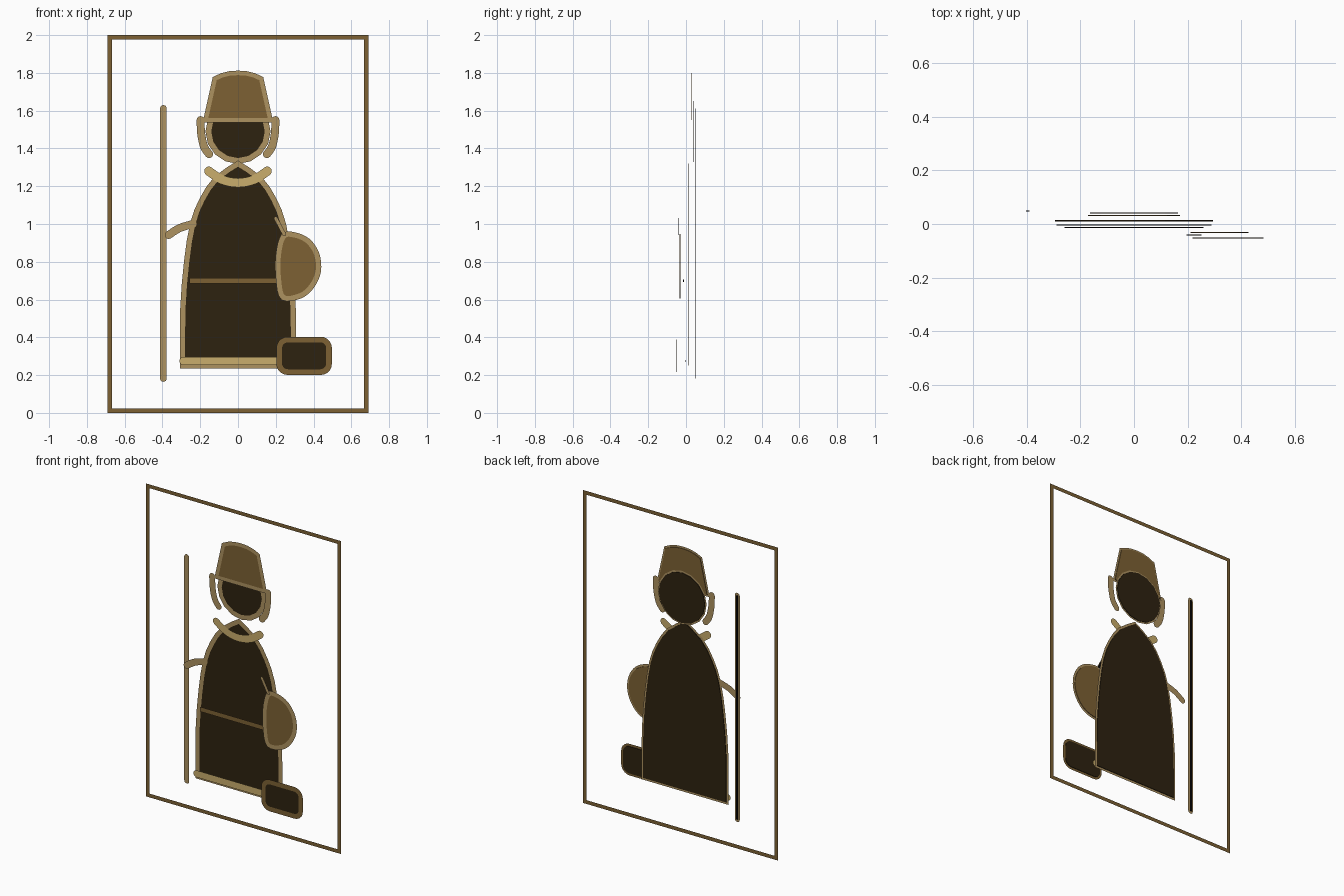
import bpy
import bmesh
import math
from mathutils import Vector

cube = bpy.data.objects.get("Cube")
if cube:
    bpy.data.objects.remove(cube, do_unlink=True)


def material(name, rgb):
    lin = [((c / 255 + 0.055) / 1.055) ** 2.4 if c > 10 else c / 255 / 12.92 for c in rgb]
    m = bpy.data.materials.new(name)
    m.use_nodes = True
    m.diffuse_color = (*lin, 1)
    bsdf = m.node_tree.nodes["Principled BSDF"]
    bsdf.inputs["Base Color"].default_value = (*lin, 1)
    bsdf.inputs["Roughness"].default_value = 0.9
    return m


GOLD = material("pale gold", (202, 174, 108))
TAN = material("tan", (174, 146, 96))
BROWN = material("brown", (125, 97, 52))
DARK = material("dark brown", (45, 34, 16))
BLACK = material("black", (4, 3, 2))


def finish(name, bm, mat):
    mesh = bpy.data.meshes.new(name)
    bm.to_mesh(mesh)
    bm.free()
    mesh.materials.append(mat)
    obj = bpy.data.objects.new(name, mesh)
    bpy.context.collection.objects.link(obj)
    return obj


def smooth(points, closed=False, steps=4):
    """Rounded path through the given points."""
    p = [Vector(q) for q in points]
    n = len(p)
    get = (lambda i: p[i % n]) if closed else (lambda i: p[max(0, min(n - 1, i))])
    out = []
    for i in range(n if closed else n - 1):
        a, b, c, d = (get(i + k) for k in (-1, 0, 1, 2))
        for s in range(steps):
            t = s / steps
            out.append(0.5 * (2 * b + (c - a) * t + (2 * a - 5 * b + 4 * c - d) * t ** 2
                              + (3 * b - a - 3 * c + d) * t ** 3))
    return out if closed else out + [p[-1]]


def mirrored(half):
    """Closed outline from its +x half, listed from the top down."""
    return [Vector(q) for q in half] + [Vector((-q[0], q[1])) for q in reversed(half) if q[0] > 0.001]


def plate(name, points, y, mat, thick=0.004):
    """Thin filled panel."""
    bm = bmesh.new()
    face = bm.faces.new([bm.verts.new((q[0], y - thick / 2, q[1])) for q in points])
    face.normal_update()
    if face.normal.y > 0:
        face.normal_flip()
    back = bmesh.ops.extrude_face_region(bm, geom=[face], use_keep_orig=True)["geom"]
    bmesh.ops.translate(bm, vec=(0, thick, 0),
                        verts=[g for g in back if isinstance(g, bmesh.types.BMVert)])
    bmesh.ops.recalc_face_normals(bm, faces=bm.faces)
    return finish(name, bm, mat)


def ribbon(name, points, y, width, mat, closed=False, caps=True):
    """Flat stroke with mitred corners and optional round ends."""
    p = [Vector(q) for q in points]
    n, h = len(p), width / 2
    bm = bmesh.new()
    pairs = []
    for i in range(n):
        before = p[i] - p[i - 1] if closed or i > 0 else p[1] - p[0]
        after = p[(i + 1) % n] - p[i] if closed or i < n - 1 else before
        u, v = before.normalized(), after.normalized()
        normal = Vector((-u.y - v.y, u.x + v.x)).normalized()
        off = normal * h / max(0.5, normal.dot(Vector((-v.y, v.x))))
        pairs.append([bm.verts.new((q.x, y, q.y)) for q in (p[i] + off, p[i] - off)])
    for i in range(n if closed else n - 1):
        (a, b), (c, d) = pairs[i], pairs[(i + 1) % n]
        bm.faces.new((a, b, d, c))
    if caps and not closed:
        for end, inner, pair in ((p[0], p[1], pairs[0]), (p[-1], p[-2], pairs[-1][::-1])):
            out = (end - inner).normalized()
            side = Vector((pair[0].co.x, pair[0].co.z)) - end
            arc = []
            for k in range(1, 8):
                t = math.pi * k / 8
                q = end + side * math.cos(t) + out * h * math.sin(t)
                arc.append(bm.verts.new((q.x, y, q.y)))
            bm.faces.new([pair[0]] + arc + [pair[1]])
    for f in bm.faces:
        f.normal_update()
        if f.normal.y > 0:
            f.normal_flip()
    return finish(name, bm, mat)


def panel(name, points, y, fill, edge, width):
    """Filled panel with a border stroke laid on its front."""
    plate(name, points, y, fill)
    ribbon(name + "_border", points, y - 0.003, width, edge, closed=True)


def rod(name, a, b, y, width, mat, caps=True):
    """Straight stroke with a thin dark core behind it."""
    a, b = Vector(a), Vector(b)
    d = (b - a).normalized()
    s = Vector((-d.y, d.x)) * 0.006
    plate(name + "_core", [a + s, b + s, b - s, a - s], y, BLACK)
    ribbon(name, [a, b], y - 0.003, width, mat, caps=caps)


def ellipse(cx, cz, rx, rz, n):
    return [(cx + rx * math.sin(math.tau * k / n), cz + rz * math.cos(math.tau * k / n))
            for k in range(n)]


# Surrounding frame
ribbon("frame", [(-0.678, 0.012), (0.678, 0.012), (0.678, 1.988), (-0.678, 1.988)],
       0.055, 0.024, BROWN, closed=True)

# Staff
rod("staff", (-0.395, 0.182), (-0.395, 1.612), 0.049, 0.035, TAN)

# Head and cap
plate("head", ellipse(0, 1.49, 0.163, 0.161, 16), 0.041, DARK)
ribbon("head_border", ellipse(0, 1.49, 0.157, 0.156, 16), 0.038, 0.03, TAN, closed=True)
panel("cap", mirrored([(0, 1.8), (0.045, 1.797), (0.085, 1.787), (0.123, 1.77), (0.172, 1.55)]),
      0.031, BROWN, TAN, 0.024)

# Ear flaps
for side, label in ((1, "left"), (-1, "right")):
    flap = [(side * 0.198, 1.55), (side * 0.195, 1.48), (side * 0.18, 1.41), (side * 0.153, 1.37)]
    ribbon(label + "_ear_flap", smooth(flap), 0.022, 0.042, TAN)

# Robe
robe = smooth([(0, 1.32), (0.115, 1.24), (0.19, 1.13), (0.24, 1.0), (0.272, 0.8),
               (0.292, 0.55), (0.294, 0.25)], steps=2)
panel("robe", mirrored(robe), 0.012, DARK, TAN, 0.028)

# Right arm, collar, hem and belt
ribbon("right_arm", smooth([(-0.367, 0.942), (-0.31, 0.978), (-0.24, 1.0)]), 0.005, 0.042, TAN)
ribbon("collar", smooth([(-0.155, 1.28), (-0.085, 1.235), (0, 1.218), (0.085, 1.235),
                         (0.155, 1.28)]), 0.002, 0.048, GOLD)
rod("hem", (-0.288, 0.275), (0.288, 0.275), -0.004, 0.044, GOLD)
rod("belt", (-0.258, 0.7), (0.258, 0.7), -0.013, 0.03, BROWN, caps=False)

# Pouch and its strap
pouch = [(0.24, 0.935), (0.3, 0.942), (0.37, 0.91), (0.417, 0.84), (0.425, 0.75), (0.39, 0.67),
         (0.33, 0.62), (0.24, 0.61), (0.215, 0.7), (0.213, 0.83)]
panel("pouch", smooth(pouch, closed=True), -0.032, BROWN, TAN, 0.028)
rod("strap", (0.2, 1.03), (0.245, 0.945), -0.041, 0.02, TAN)

# Rounded box at the foot
box = []
for k in range(4):
    sx, sz = ((1, 1), (-1, 1), (-1, -1), (1, -1))[k]
    for j in range(6):
        t = math.pi / 2 * (k + j / 5)
        box.append((0.35 + sx * 0.087 + 0.045 * math.cos(t), 0.302 + sz * 0.041 + 0.045 * math.sin(t)))
panel("box", box, -0.052, DARK, BROWN, 0.03)
